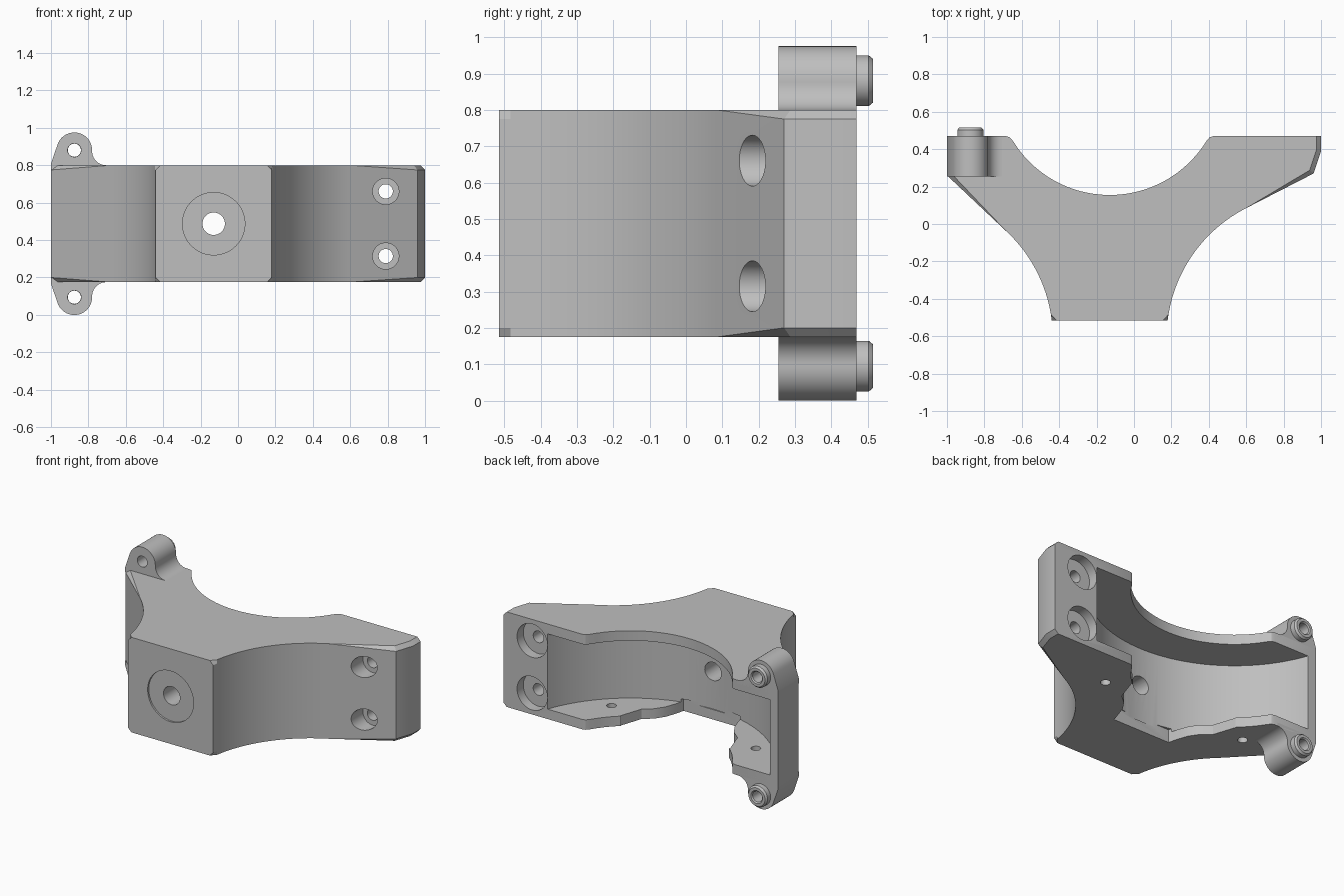
import bpy, bmesh
from math import sin, cos, radians, sqrt
from mathutils import Matrix

if "Cube" in bpy.data.objects:
    bpy.data.objects.remove(bpy.data.objects["Cube"])

AXIS_X, MID_Z = -0.13, 0.4875      # symmetry centre of the clamp
Z0, Z1 = 0.175, 0.80               # body underside and top
RING_Y = 0.763                     # centre of the back arcs
BACK = 0.47

grey = bpy.data.materials.new("plain_grey")
grey.use_nodes = True
grey.diffuse_color = (0.52, 0.52, 0.52, 1)
grey.node_tree.nodes["Principled BSDF"].inputs["Base Color"].default_value = (0.52, 0.52, 0.52, 1)


def add_object(name, bm):
    bmesh.ops.recalc_face_normals(bm, faces=bm.faces)
    mesh = bpy.data.meshes.new(name)
    bm.to_mesh(mesh)
    bm.free()
    mesh.materials.append(grey)
    obj = bpy.data.objects.new(name, mesh)
    bpy.context.collection.objects.link(obj)
    return obj


def prism(points, low, high, place):
    """Extrude a closed 2D outline; place maps (u, v, height) to xyz."""
    bm = bmesh.new()
    a = [bm.verts.new(place(u, v, low)) for u, v in points]
    b = [bm.verts.new(place(u, v, high)) for u, v in points]
    n = len(points)
    bm.faces.new(a[::-1])
    bm.faces.new(b)
    for i in range(n):
        j = (i + 1) % n
        bm.faces.new((a[i], a[j], b[j], b[i]))
    return bm, a, b


def upright(x, y, h):
    return (x, y, h)


def cylinder(name, radius, centre, low, high, along="Y", segments=48):
    bm = bmesh.new()
    bmesh.ops.create_cone(bm, cap_ends=True, segments=segments, radius1=radius,
                          radius2=radius, depth=high - low)
    mid = (low + high) / 2
    if along == "Y":
        bm.transform(Matrix.Translation((centre[0], mid, centre[1])) @ Matrix.Rotation(radians(90), 4, "X"))
    else:
        bm.transform(Matrix.Translation((centre[0], centre[1], mid)))
    return add_object(name, bm)


def cut(obj, cutters):
    for c in cutters:
        c.hide_render = True
        mod = obj.modifiers.new("cut", "BOOLEAN")
        mod.operation, mod.solver, mod.object = "DIFFERENCE", "EXACT", c
    deps = bpy.context.evaluated_depsgraph_get()
    mesh = bpy.data.meshes.new_from_object(obj.evaluated_get(deps))
    obj.modifiers.clear()
    obj.data = mesh
    for c in cutters:
        bpy.data.objects.remove(c)


def steps(a, b, n):
    return [a + (b - a) * i / n for i in range(n + 1)]


# Body outline: two hollow flanks, flat front, round scoop at the back
R, CX, CY = 0.78, 0.954, -0.61
left = [(-1, 0.26)] + [(2 * AXIS_X - CX + R * sin(radians(t)), CY + R * cos(radians(t)))
                       for t in steps(43, 83, 18)]
right = [(CX - R * sin(radians(t)), CY + R * cos(radians(t))) for t in steps(83, 27, 24)]
right += [(0.96, 0.27), (1, 0.39), (1, BACK)]
SCOOP = 0.608
half = sqrt(SCOOP ** 2 - (RING_Y - 0.445) ** 2)
scoop = []
for s in steps(1, -1, 40):
    u = half * s
    scoop.append((AXIS_X + u, RING_Y - sqrt(SCOOP ** 2 - u * u)))
lip = [(0.555, BACK), (0.535, 0.464)]
back = [(AXIS_X + u, y) for u, y in lip] + scoop + [(AXIS_X - u, y) for u, y in lip[::-1]]
outline = left + right + back + [(-1, BACK)]
bm, low, high = prism(outline, Z0, Z1, upright)

# Chamfer the upper and lower flank edges
flank = [i for i in range(len(left) + len(right) - 1) if i != len(left) - 1]
edges = [bm.edges.get((ring[i], ring[i + 1])) for ring in (low, high) for i in flank]
bmesh.ops.bevel(bm, geom=edges, offset=0.025, offset_type="OFFSET", segments=1,
                affect="EDGES", clamp_overlap=False)
body = add_object("bracket_body", bm)

# Round cavity, open at the back
cutters = [cylinder("cavity_cutter", 0.86, (AXIS_X, RING_Y), 0.24, 0.735, "Z", 128)]
# Flared notch through the lower plate
side = [(0.21, -0.09), (0.225, -0.03), (0.25, 0.04), (0.29, 0.10), (0.35, 0.15), (0.40, 0.30)]
notch = [(AXIS_X + u, y) for u, y in side] + [(AXIS_X - u, y) for u, y in side[::-1]]
cutters.append(add_object("notch_cutter", prism(notch, 0.1, 0.26, upright)[0]))
# Small holes in the lower plate
for u in (-0.525, 0.525):
    cutters.append(cylinder("plate_hole_cutter", 0.03, (AXIS_X + u, 0.21), 0.1, 0.3, "Z", 24))
# Front recess and bore
cutters.append(cylinder("front_recess_cutter", 0.167, (AXIS_X, MID_Z), -0.6, -0.503))
cutters.append(cylinder("front_bore_cutter", 0.06, (AXIS_X, MID_Z), -0.6, 0.0))
# Stepped bolt holes in the thick end
for dz in (-0.173, 0.173):
    spot = (0.79, MID_Z + dz)
    for radius, y0, y1 in ((0.07, 0.0, 0.27), (0.038, 0.1, 0.6), (0.11, 0.405, 0.6)):
        cutters.append(cylinder("bolt_hole_cutter", radius, spot, y0, y1))
cut(body, cutters)
parts = [body]

# Ears with hollow pegs, above and below
EAR_X, EAR_H, EAR_R = -0.875, 0.393, 0.095
ear = [(-1, 0.29), (-1, 0.32)]
ear += [(EAR_X + EAR_R * cos(radians(t)), EAR_H + EAR_R * sin(radians(t))) for t in steps(163, 0, 20)]
ear += [(-0.705 - 0.075 * cos(radians(t)), 0.3875 - 0.075 * sin(radians(t))) for t in steps(0, 90, 10)]
ear += [(-0.705, 0.29)]
peg_profile = [(0.035, 0.46), (0.07, 0.46), (0.07, 0.503), (0.06, 0.515), (0.042, 0.515), (0.035, 0.508)]
for label, sign in (("upper", 1), ("lower", -1)):
    bm = prism(ear, 0.255, BACK, lambda u, v, y: (u, y, MID_Z + sign * v))[0]
    lug = add_object(label + "_ear", bm)
    spot = (EAR_X, MID_Z + sign * EAR_H)
    cut(lug, [cylinder("ear_hole_cutter", 0.036, spot, 0.2, 0.6)])

    bm = bmesh.new()
    n = 40
    rings = [[bm.verts.new((spot[0] + r * cos(radians(a)), y, spot[1] + r * sin(radians(a))))
              for r, y in peg_profile] for a in steps(0, 360, n)[:-1]]
    m = len(peg_profile)
    for i in range(n):
        p, q = rings[i], rings[(i + 1) % n]
        for k in range(m):
            bm.faces.new((p[k], p[(k + 1) % m], q[(k + 1) % m], q[k]))
    parts += [lug, add_object(label + "_peg", bm)]

# Smooth the curves, keep the edges sharp
for obj in bpy.context.scene.objects:
    obj.select_set(obj in parts)
bpy.context.view_layer.objects.active = body
bpy.ops.object.shade_smooth_by_angle(angle=radians(25))
